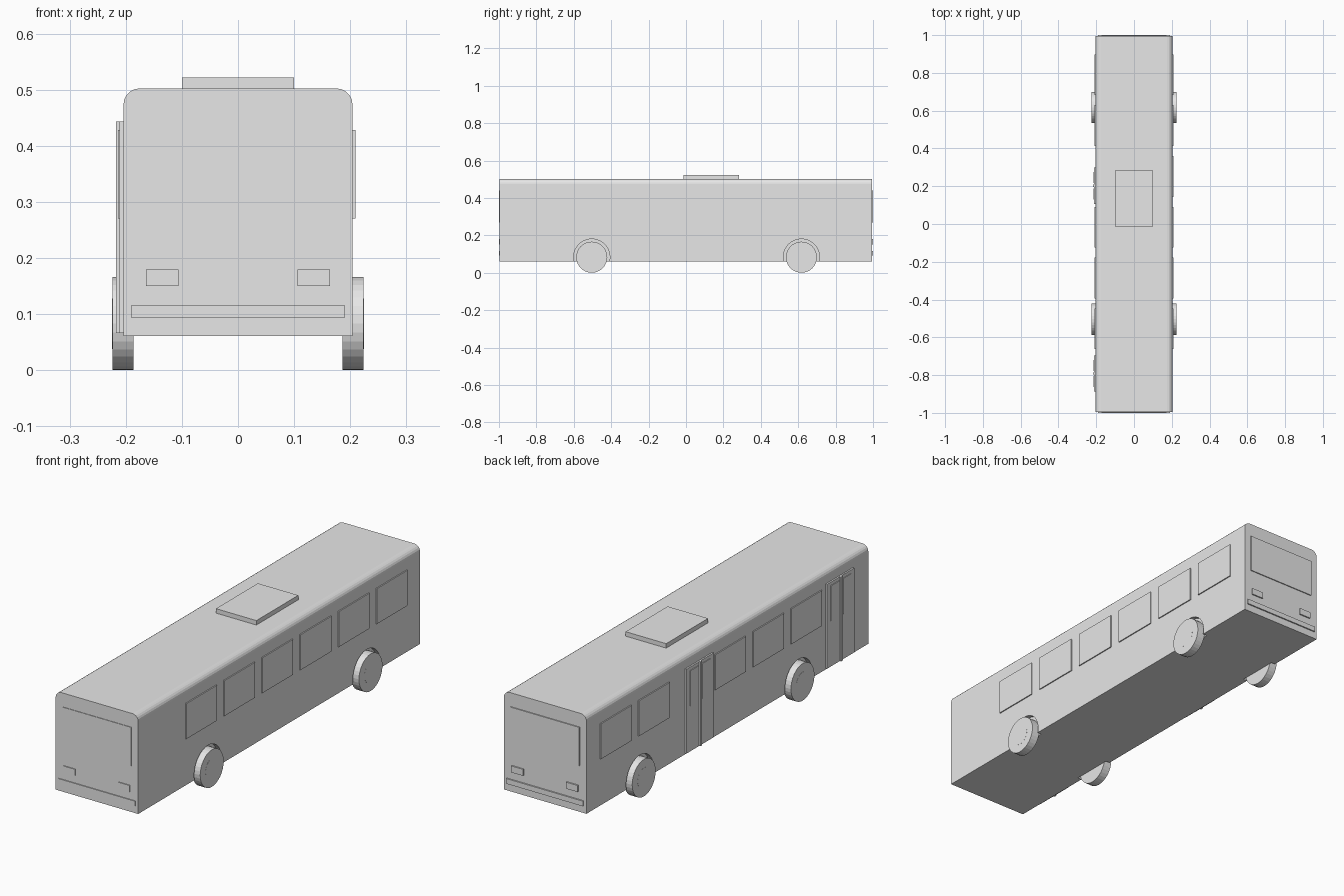
import bpy, bmesh
from math import pi
from mathutils import Matrix

cube = bpy.data.objects.get("Cube")
if cube:
    bpy.data.objects.remove(cube, do_unlink=True)

# One light grey paint for every part
paint = bpy.data.materials.new("light_grey")
paint.use_nodes = True
GREY = (0.8, 0.8, 0.8, 1)
paint.diffuse_color = GREY
paint.node_tree.nodes["Principled BSDF"].inputs["Base Color"].default_value = GREY


def finish(name, bm):
    mesh = bpy.data.meshes.new(name)
    bm.to_mesh(mesh)
    bm.free()
    mesh.materials.append(paint)
    obj = bpy.data.objects.new(name, mesh)
    bpy.context.collection.objects.link(obj)
    return obj


def box(name, x, y, z):
    """Box from (min, max) pairs along each axis."""
    bm = bmesh.new()
    size = [max(p) - min(p) for p in (x, y, z)]
    mid = [sum(p) / 2 for p in (x, y, z)]
    bmesh.ops.create_cube(bm, size=1, matrix=Matrix.Translation(mid) @ Matrix.Diagonal((*size, 1)))
    return finish(name, bm)


def disc(name, radius, x, y, z, segments=32):
    """Cylinder lying along x between the pair x."""
    bm = bmesh.new()
    bmesh.ops.create_cone(bm, cap_ends=True, segments=segments, radius1=radius, radius2=radius,
                          depth=abs(x[1] - x[0]),
                          matrix=Matrix.Translation((sum(x) / 2, y, z)) @ Matrix.Rotation(pi / 2, 4, 'Y'))
    return finish(name, bm)


HALF_W = 0.204
FRONT, BACK = -0.996, 0.994
WHEEL_R = 0.083

# Body shell with rounded long roof edges
body = box("body", (-HALF_W, HALF_W), (FRONT, BACK), (0.061, 0.502))
bm = bmesh.new()
bm.from_mesh(body.data)
roof_edges = [e for e in bm.edges
              if all(v.co.z > 0.4 for v in e.verts)
              and abs(e.verts[0].co.x - e.verts[1].co.x) < 0.01]
bmesh.ops.bevel(bm, geom=roof_edges, offset=0.028, segments=5, profile=0.5, affect='EDGES')
bm.to_mesh(body.data)
bm.free()

# Wheels, hubs and wheel arches cut into the body
for axle, y in (("front", -0.504), ("rear", 0.617)):
    for side, s in (("left", 1), ("right", -1)):
        disc(f"{axle}_{side}_wheel", WHEEL_R, (0.186 * s, 0.224 * s), y, WHEEL_R)
        disc(f"{axle}_{side}_hub", 0.045, (0.21 * s, 0.2243 * s), y, WHEEL_R)
        cutter = disc(f"{axle}_{side}_arch_cutter", 0.097, (0.184 * s, 0.25 * s), y, WHEEL_R, 48)
        cutter.hide_render = True
        cutter.hide_set(True)
        cut = body.modifiers.new("arch", 'BOOLEAN')
        cut.operation = 'DIFFERENCE'
        cut.solver = 'EXACT'
        cut.object = cutter

# Side windows, one bay on the right is taken by the rear door
for i in range(6):
    y = -0.663 + 0.269 * i
    for side, s in (("left", 1), ("right", -1)):
        if side == "right" and i == 3:
            continue
        box(f"{side}_window_{i + 1}", (0.2 * s, 0.209 * s), (y, y + 0.216), (0.27, 0.428))

# Two double doors on the right side
for name, y in (("front", -0.791), ("rear", 0.202)):
    box(f"{name}_door", (-0.211, -0.2), (y - 0.096, y + 0.096), (0.066, 0.443))
    box(f"{name}_door_post", (-0.217, -0.2), (y - 0.006, y + 0.006), (0.066, 0.443))
    for leaf, s in (("front", -1), ("rear", 1)):
        box(f"{name}_door_{leaf}_pane", (-0.214, -0.2), (y + 0.014 * s, y + 0.072 * s), (0.27, 0.428))

# Both ends carry a windscreen, two lamps and a bumper
for end, inner, outer in (("front", FRONT + 0.01, -1), ("rear", BACK - 0.01, 1)):
    box(f"{end}_windscreen", (-0.171, 0.171), (inner, outer * 0.9985), (0.268, 0.44))
    box(f"{end}_bumper", (-0.19, 0.19), (inner, outer), (0.093, 0.116))
    for side, s in (("left", 1), ("right", -1)):
        box(f"{end}_{side}_lamp", (0.106 * s, 0.164 * s), (inner, outer), (0.15, 0.179))

# Air conditioning unit on the roof
box("roof_unit", (-0.1, 0.1), (-0.013, 0.283), (0.495, 0.522))
